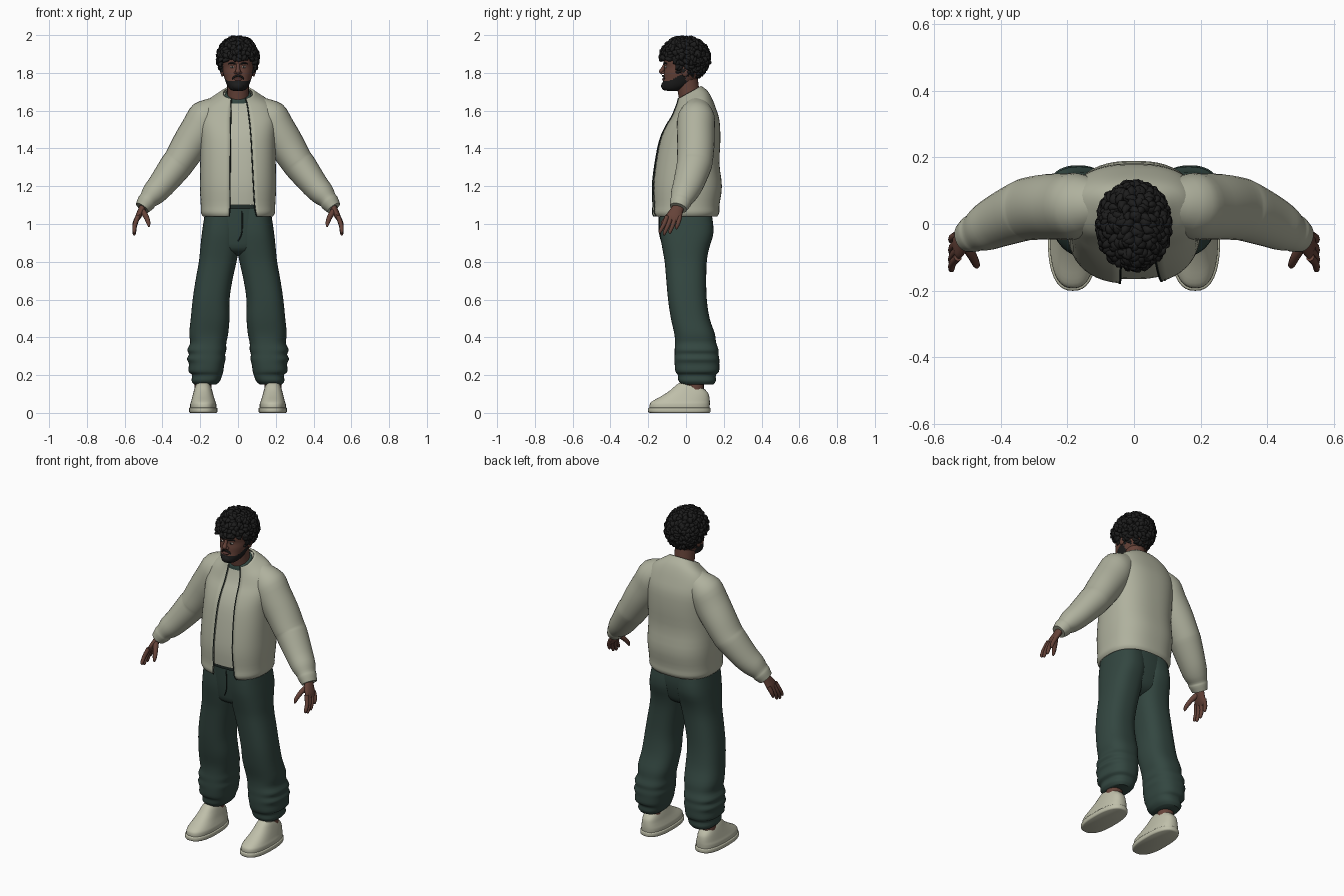
import bpy, bmesh, random
from math import sin, cos, pi, asin, copysign, sqrt, radians
from mathutils import Vector, Matrix

cube = bpy.data.objects.get("Cube")
if cube:
    bpy.data.objects.remove(cube, do_unlink=True)
random.seed(4)


def material(name, r, g, b):
    m = bpy.data.materials.new(name)
    m.diffuse_color = (r, g, b, 1)
    m.use_nodes = True
    node = next(n for n in m.node_tree.nodes if n.type == "BSDF_PRINCIPLED")
    node.inputs["Base Color"].default_value = (r, g, b, 1)
    node.inputs["Roughness"].default_value = 0.8
    return m


JACKET = material("pale sage", 0.43, 0.44, 0.34)
SHIRT = material("light sage", 0.46, 0.47, 0.37)
GREEN = material("dark green", 0.033, 0.062, 0.052)
TRIM = material("deep green trim", 0.018, 0.03, 0.026)
SKIN = material("brown skin", 0.13, 0.055, 0.04)
LIPS = material("lip brown", 0.1, 0.04, 0.035)
HAIR = material("black hair", 0.012, 0.012, 0.012)
SHOE = material("cream shoe", 0.52, 0.52, 0.4)
EYE = material("eye white", 0.5, 0.45, 0.4)


def finish(name, bm, mats, mirror=False, paint=None, angle=50):
    bmesh.ops.recalc_face_normals(bm, faces=bm.faces[:])
    if paint:
        for f in bm.faces:
            f.material_index = paint(f.calc_center_median())
    me = bpy.data.meshes.new(name)
    bm.to_mesh(me)
    bm.free()
    for m in mats:
        me.materials.append(m)
    me.shade_smooth()
    me.set_sharp_from_angle(angle=radians(angle))
    ob = bpy.data.objects.new(name, me)
    bpy.context.collection.objects.link(ob)
    if mirror:
        ob.modifiers.new("Mirror", "MIRROR").use_clip = False
    return ob


def smooth_rings(rings, sub):
    # Catmull-Rom blend between cross-sections
    out = []
    for k in range(len(rings) - 1):
        quad = [rings[max(k - 1, 0)], rings[k], rings[k + 1], rings[min(k + 2, len(rings) - 1)]]
        for s in range(sub):
            t = s / sub
            out.append([b + (c - a) * (t / 2) + (a * 2 - b * 5 + c * 4 - d) * (t * t / 2)
                        + (b * 3 - a - c * 3 + d) * (t ** 3 / 2) for a, b, c, d in zip(*quad)])
    return out + [rings[-1]]


def loft(bm, rings, sub=3, closed=True):
    rows = [[bm.verts.new(p) for p in r] for r in smooth_rings(rings, sub)]
    n = len(rows[0])
    for a, b in zip(rows, rows[1:]):
        for i in range(n if closed else n - 1):
            j = (i + 1) % n
            bm.faces.new((a[i], a[j], b[j], b[i]))
    if closed:
        bm.faces.new(rows[0][::-1])
        bm.faces.new(rows[-1])


def oval(z, x0, x1, yf, yb, tilt=0, e=0.8, a0=0, a1=2 * pi, seg=40):
    # rounded level section, angle measured from the front; tilt lifts the back
    cx, cy, hx, hy = (x0 + x1) / 2, (yf + yb) / 2, (x1 - x0) / 2, (yb - yf) / 2
    pts = []
    for i in range(seg if a1 - a0 > 6.28 else seg + 1):
        t = a0 + (a1 - a0) * i / seg
        x = hx * copysign(abs(sin(t)) ** e, sin(t))
        y = -hy * copysign(abs(cos(t)) ** e, cos(t))
        pts.append(Vector((cx + x, cy + y, z + tilt * y)))
    return pts


def tube(bm, path, radii, seg=16, sub=3):
    path = [Vector(p) for p in path]
    main = (path[-1] - path[0]).normalized()
    ref = Vector((0, 1, 0)) if abs(main.y) < 0.75 else Vector((0, 0, 1))
    rings = []
    for i, c in enumerate(path):
        t = (path[min(i + 1, len(path) - 1)] - path[max(i - 1, 0)]).normalized()
        v = (ref - t * ref.dot(t)).normalized()
        u = t.cross(v)
        ra, rb = radii[i] if isinstance(radii[i], tuple) else (radii[i], radii[i])
        rings.append([c + u * ra * cos(2 * pi * k / seg) + v * rb * sin(2 * pi * k / seg) for k in range(seg)])
    loft(bm, rings, sub)


def oval_part(name, mat, table, mirror=False, **kw):
    bm = bmesh.new()
    loft(bm, [oval(*row, **kw) for row in table])
    return finish(name, bm, [mat], mirror)


def tube_part(name, mat, path, radii, mirror=False, seg=16):
    bm = bmesh.new()
    tube(bm, path, radii, seg)
    return finish(name, bm, [mat], mirror)


def ball(name, mat, loc, size, mirror=False):
    bm = bmesh.new()
    mx = Matrix.Translation(loc) @ Matrix.Diagonal((*size, 1))
    bmesh.ops.create_uvsphere(bm, u_segments=16, v_segments=10, radius=1, matrix=mx)
    return finish(name, bm, [mat], mirror)


# Jacket body: height, half width, front, back, tilt
TORSO = [(1.04, .185, -.172, .165, 0), (1.06, .196, -.18, .176, 0), (1.1, .197, -.177, .177, 0),
         (1.2, .202, -.18, .19, 0), (1.32, .2, -.166, .177, 0), (1.44, .2, -.142, .182, 0),
         (1.53, .205, -.11, .178, .1), (1.59, .2, -.078, .158, .2), (1.642, .17, -.058, .135, .3),
         (1.675, .12, -.048, .112, .4), (1.697, .08, -.045, .08, .55)]
rings = []
for k, (z, w, yf, yb, tilt) in enumerate(TORSO):
    f = k / (len(TORSO) - 1)
    left_edge, right_edge = .1 - .06 * f, .045 - .01 * f
    a0, a1 = (asin((edge / w) ** 1.25) for edge in (left_edge, right_edge))
    rings.append(oval(z, -w, w, yf, yb, tilt, a0=a0, a1=2 * pi - a1, seg=48))
bm = bmesh.new()
loft(bm, rings, closed=False)
solid = finish("jacket_body", bm, [JACKET]).modifiers.new("Thickness", "SOLIDIFY")
solid.thickness = 0.01

# Zip edges along both sides of the opening
for name, end in (("left_zip", 0), ("right_zip", -1)):
    tube_part(name, TRIM, [r[end] for r in rings], [.003] * len(rings), seg=6)

# Sleeves with a fold at the elbow and a gathered cuff
tube_part("sleeves", JACKET,
          [(.1, .06, 1.61), (.165, .055, 1.567), (.205, .052, 1.497), (.262, .052, 1.41), (.312, .046, 1.33),
           (.335, .04, 1.3), (.407, .01, 1.205), (.45, -.012, 1.157), (.476, -.025, 1.127),
           (.487, -.03, 1.112), (.507, -.04, 1.085)],
          [.07, .097, .1, (.094, .098), (.086, .095), (.085, .092), (.072, .08), (.064, .07),
           (.05, .058), (.05, .056), (.04, .046)], True, 28)

# Shirt and neckband
oval_part("shirt", SHIRT, [(z, .016 - w, w - .016, yf + .014, yb - .016, tilt)
                           for z, w, yf, yb, tilt in TORSO[2:-1]])
oval_part("neckband", GREEN, [(1.665, -.075, .075, -.04, .07, .5), (1.685, -.068, .068, -.038, .07, .55),
                              (1.69, -.06, .06, -.03, .065, .55)])
oval_part("belt", TRIM, [(1.08, -.176, .176, -.152, .137), (1.115, -.176, .176, -.157, .137)])

# Trousers: height, inner, outer, front, back
LEG = [(.15, .115, .232, -.02, .145), (.17, .095, .246, -.04, .158), (.2, .084, .243, -.043, .158),
       (.22, .078, .262, -.056, .175), (.26, .072, .26, -.06, .176), (.285, .066, .27, -.061, .176),
       (.31, .068, .26, -.06, .172), (.335, .062, .268, -.06, .172), (.37, .062, .253, -.058, .16),
       (.42, .052, .258, -.062, .152), (.5, .045, .25, -.08, .125), (.6, .045, .24, -.095, .11),
       (.7, .03, .225, -.104, .107), (.8, .008, .207, -.113, .11), (.87, -.005, .2, -.125, .122),
       (.96, -.01, .19, -.139, .146), (1.08, -.01, .172, -.14, .132)]
oval_part("trouser_legs", GREEN, LEG, True)
oval_part("trouser_seat", GREEN, [(.83, -.05, .05, -.045, .045), (.86, -.12, .12, -.11, .1),
                                  (.92, -.165, .165, -.128, .126), (1, -.178, .178, -.138, .14),
                                  (1.1, -.171, .171, -.144, .132)])
tube_part("fly_seam", TRIM, [(.022, -.145, 1.07), (.022, -.142, .97), (.012, -.136, .93), (0, -.13, .91)],
          [.003] * 4, seg=6)

# Ankles and shoes
tube_part("ankles", SKIN, [(.185, .05, .06), (.183, .05, .25)], [.045, .045], True)
oval_part("shoe_uppers", SHOE, [(.015, .116, .252, -.192, .124), (.045, .115, .253, -.192, .126),
                                (.062, .12, .248, -.178, .126), (.085, .128, .242, -.13, .124, -.03),
                                (.108, .134, .236, -.085, .12, -.1), (.128, .14, .23, -.055, .112, -.2),
                                (.142, .146, .224, -.035, .1, -.25)], True)
oval_part("shoe_soles", SHOE, [(0, .114, .254, -.19, .122), (.006, .109, .259, -.2, .13),
                               (.024, .109, .259, -.2, .13), (.028, .114, .254, -.195, .126)], True)

# Hands: palm, then four fingers and a thumb
bm = bmesh.new()
tube(bm, [(.495, -.03, 1.11), (.513, -.05, 1.07), (.53, -.064, 1.035), (.538, -.068, 1.015)],
     [(.02, .027), (.018, .034), (.015, .042), (.009, .034)])
for y, tip, drop in ((-.1, -.137, .95), (-.078, -.115, .94), (-.055, -.085, .948), (-.032, -.05, .972)):
    tube(bm, [(.53, y, 1.04), (.546, (y + tip) / 2, (1.04 + drop) / 2), (.549, tip, drop + .01), (.549, tip, drop)],
         [.0125, .0115, .009, .003], 10)
tube(bm, [(.51, -.06, 1.075), (.487, -.095, 1.04), (.474, -.122, 1.005), (.472, -.13, .985)],
     [.016, .014, .011, .004], 10)
finish("hands", bm, [SKIN], True)

# Neck and head, with the jaw covered by a beard
tube_part("neck", SKIN, [(0, .03, 1.62), (0, .016, 1.69), (0, .004, 1.77)], [.06, .057, .058], seg=24)
HEAD = [(1.705, .025, -.1, -.045), (1.713, .042, -.12, -.02), (1.735, .058, -.126, .025), (1.77, .071, -.119, .06),
        (1.8, .079, -.117, .08), (1.83, .082, -.113, .09), (1.86, .084, -.118, .098), (1.9, .083, -.11, .1),
        (1.94, .07, -.09, .085), (1.965, .035, -.05, .05)]
bm = bmesh.new()
loft(bm, [oval(z, -w, w, yf, yb, e=.9, seg=64) for z, w, yf, yb in HEAD], 5)
finish("head", bm, [SKIN, HAIR], paint=lambda c: int(c.y < 0 and c.z < 1.756 + max(0, c.y + .09) * .55))
ball("chin_beard", HAIR, (0, -.106, 1.731), (.034, .026, .025))
tube_part("moustache", HAIR, [(-.032, -.106, 1.757), (-.022, -.116, 1.777), (0, -.122, 1.785),
                              (.022, -.116, 1.777), (.032, -.106, 1.757)], [.004, .005, .005, .005, .004], seg=8)
ball("lips", LIPS, (0, -.117, 1.766), (.021, .009, .008))
tube_part("nose", SKIN, [(0, -.11, 1.85), (0, -.121, 1.825), (0, -.13, 1.807), (0, -.123, 1.795)],
          [.008, .01, .014, .008])
ball("nostrils", SKIN, (.012, -.121, 1.801), (.009, .01, .008), True)
ball("eyes", EYE, (.031, -.107, 1.831), (.013, .007, .006), True)
ball("pupils", HAIR, (.031, -.112, 1.831), (.005, .004, .005), True)
tube_part("brows", HAIR, [(.014, -.117, 1.847), (.032, -.113, 1.853), (.05, -.1, 1.848)], [.004, .005, .003], True, 8)
ball("ears", SKIN, (.083, -.005, 1.81), (.01, .02, .03), True)


# Curly hair: a cap with short bent locks all over it
def hairline(y):
    return 1.872 if y < -.07 else max(1.77, 1.872 - (y + .07) * 1.5)


CENTRE, SIZE = Vector((0, -.005, 1.877)), Vector((.097, .12, .104))
bm = bmesh.new()
bmesh.ops.create_uvsphere(bm, u_segments=32, v_segments=20, radius=1,
                          matrix=Matrix.Translation(CENTRE) @ Matrix.Diagonal((*SIZE, 1)))
bmesh.ops.delete(bm, geom=[v for v in bm.verts if v.co.z < hairline(v.co.y)], context="VERTS")
COUNT = 420
for k in range(COUNT):
    h = 1 - 2 * (k + .5) / COUNT
    r, a = sqrt(1 - h * h), k * 2.39996
    n = Vector((r * cos(a), r * sin(a), h))
    p = CENTRE + n * SIZE
    if p.z < hairline(p.y):
        continue
    side = n.cross(Vector([random.uniform(-1, 1) for _ in range(3)])).normalized()
    bend = n.cross(side) * random.uniform(-.012, .012)
    lift = random.uniform(.007, .014)
    tube(bm, [p - n * .012, p + n * lift * .7 + side * .006, p + n * lift + side * .018 + bend * .5,
              p + n * lift * .6 + side * .028 + bend], [.013, .013, .009, .002], 6, 2)
finish("curly_hair", bm, [HAIR], angle=60)
